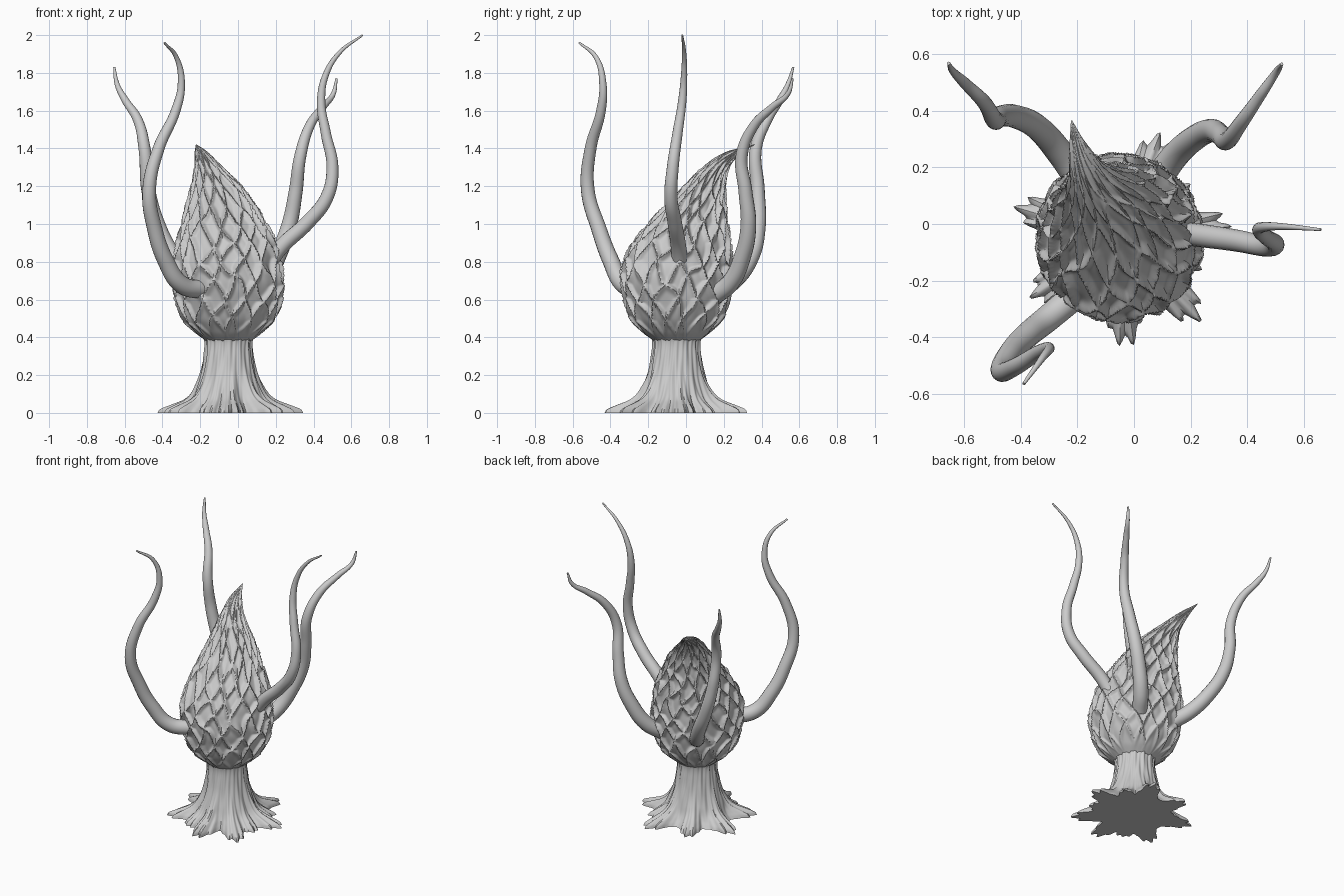
import bpy, math
from mathutils import Vector, noise

cube = bpy.data.objects.get("Cube")
if cube:
    bpy.data.objects.remove(cube)

TAU = 2 * math.pi
CENTRE = -0.05  # the trunk axis sits at this x and y

mat = bpy.data.materials.new("pale_grey")
mat.use_nodes = True
grey = (0.6, 0.6, 0.6, 1)
mat.diffuse_color = grey
mat.node_tree.nodes["Principled BSDF"].inputs["Base Color"].default_value = grey


def smooth(rows, z):
    """Catmull-Rom lookup in rows that start with z."""
    i = 0
    while i < len(rows) - 2 and rows[i + 1][0] < z:
        i += 1
    p0, p1, p2, p3 = (rows[min(max(k, 0), len(rows) - 1)] for k in range(i - 1, i + 3))
    h = p2[0] - p1[0]
    t = (z - p1[0]) / h
    result = []
    for k in range(1, len(p1)):
        m1 = (p2[k] - p0[k]) / (p2[0] - p0[0]) * h
        m2 = (p3[k] - p1[k]) / (p3[0] - p1[0]) * h
        a = 2 * p1[k] - 2 * p2[k] + m1 + m2
        b = 3 * (p2[k] - p1[k]) - 2 * m1 - m2
        result.append(((a * t + b) * t + m1) * t + p1[k])
    return result


def lathe(name, point, rings, sides):
    """Closed skin through point(angle, fraction of the height)."""
    verts = [point(TAU * s / sides, r / (rings - 1)) for r in range(rings) for s in range(sides)]
    faces = []
    for r in range(rings - 1):
        for s in range(sides):
            a, b = r * sides + s, r * sides + (s + 1) % sides
            faces.append((a, b, b + sides, a + sides))
    faces.append(tuple(reversed(range(sides))))
    faces.append(tuple(range((rings - 1) * sides, rings * sides)))
    mesh = bpy.data.meshes.new(name)
    mesh.from_pydata(verts, [], faces)
    obj = bpy.data.objects.new(name, mesh)
    bpy.context.collection.objects.link(obj)
    finish(obj)


def finish(obj, angle=50):
    obj.data.materials.clear()
    obj.data.materials.append(mat)
    bpy.ops.object.select_all(action='DESELECT')
    obj.select_set(True)
    bpy.context.view_layer.objects.active = obj
    bpy.ops.object.shade_smooth_by_angle(angle=math.radians(angle))


# Bulb: z, centre x, centre y, half width x, half width y
BULB = [
    (0.38, -0.05, -0.05, 0.12, 0.12), (0.43, -0.05, -0.05, 0.18, 0.18),
    (0.5, -0.05, -0.05, 0.235, 0.235), (0.6, -0.05, -0.05, 0.27, 0.265),
    (0.7, -0.05, -0.05, 0.28, 0.28), (0.8, -0.06, -0.045, 0.27, 0.275),
    (0.9, -0.06, -0.02, 0.25, 0.245), (1.0, -0.075, 0.01, 0.21, 0.195),
    (1.1, -0.09, 0.055, 0.17, 0.145), (1.2, -0.115, 0.1, 0.125, 0.1),
    (1.3, -0.155, 0.16, 0.07, 0.067), (1.38, -0.195, 0.255, 0.032, 0.042),
    (1.42, -0.22, 0.36, 0.003, 0.006)]


def scale_height(ang, z):
    """Net of raised diamond rims around hollow scales, slightly warped."""
    q = Vector((math.cos(ang), math.sin(ang), z * 2.5)) * 2.2
    u = ang / TAU * 15 + 0.35 * noise.noise(q)
    v = (z - 0.4) / 0.2 + 0.3 * noise.noise(q + Vector((9, 4, 7)))
    a, b = (u + v) % 1, (u - v) % 1
    edge = min(a, 1 - a, b, 1 - b)
    rim = math.exp(-(edge / 0.13) ** 2)
    lift = (a + 1 - b) / 2          # upper end of each scale stands out
    return rim * 0.85 + lift * 0.5 - 0.45 + 0.25 * noise.noise(q * 2)


def bulb_point(ang, f):
    z = BULB[0][0] + f * (BULB[-1][0] - BULB[0][0])
    cx, cy, rx, ry = smooth(BULB, z)
    fade = min(1, rx / 0.2) * min(1, f * 12)
    d = 0.027 * fade * scale_height(ang, z)
    return (cx + (rx + d) * math.cos(ang), cy + (ry + d) * math.sin(ang),
            z + 0.3 * d)


lathe("scaly_bulb", bulb_point, 170, 240)

# Trunk: z, radius along a root, radius between roots
TRUNK = [
    (0, 0.4, 0.23), (0.02, 0.385, 0.215), (0.04, 0.335, 0.2),
    (0.07, 0.255, 0.185), (0.11, 0.205, 0.172), (0.2, 0.155, 0.148),
    (0.3, 0.132, 0.13), (0.38, 0.128, 0.125), (0.44, 0.15, 0.15)]
# Roots: direction in degrees, reach
ROOTS = [(7, 1), (38, 0.45), (68, 1.05), (115, 0.75), (163, 0.95),
         (214, 0.9), (245, 0.5), (273, 0.95), (314, 1.08), (340, 0.45)]


def trunk_point(ang, f):
    z = 0.44 * f ** 1.6
    ridge, valley = smooth(TRUNK, z)
    w = 0
    for deg, reach in ROOTS:
        off = (ang - math.radians(deg) + math.pi) % TAU - math.pi
        fork = 0.86 + 0.14 * math.cos(off * 45 + deg)   # ragged toes
        w = max(w, reach * fork * math.exp(-(abs(off) / 0.23) ** 2.6))
    r = valley + (ridge - valley) * w
    r += 0.003 * math.sin(13 * ang + 9 * z) + 0.002 * math.sin(29 * ang - 14 * z)
    r += 0.014 * noise.noise(Vector((math.cos(ang) * 4, math.sin(ang) * 4, z * 8))) * (1 - f)
    return (CENTRE + r * math.cos(ang), CENTRE + r * math.sin(ang), z)


lathe("rooted_trunk", trunk_point, 60, 240)


# Tentacles: tapering tubes through a few points
def tentacle(name, points, thick):
    data = bpy.data.curves.new(name, 'CURVE')
    data.dimensions = '3D'
    data.bevel_depth = thick
    data.bevel_resolution = 6
    data.resolution_u = 10
    data.use_fill_caps = True
    spline = data.splines.new('BEZIER')
    spline.bezier_points.add(len(points) - 1)
    for i, (bp, co) in enumerate(zip(spline.bezier_points, points)):
        bp.co = co
        bp.handle_left_type = bp.handle_right_type = 'AUTO'
        bp.radius = 1.04 - 0.92 * (i / (len(points) - 1)) ** 1.5
    obj = bpy.data.objects.new(name, data)
    bpy.context.collection.objects.link(obj)
    bpy.ops.object.select_all(action='DESELECT')
    obj.select_set(True)
    bpy.context.view_layer.objects.active = obj
    bpy.ops.object.convert(target='MESH')
    finish(bpy.context.view_layer.objects.active)


tentacle("left_tentacle", [
    (0.14, -0.03, 0.76), (0.23, -0.04, 0.88), (0.37, -0.06, 1.01), (0.47, -0.08, 1.14),
    (0.5, -0.07, 1.3), (0.465, -0.045, 1.48), (0.44, -0.02, 1.65),
    (0.465, -0.01, 1.79), (0.54, -0.01, 1.91), (0.66, -0.02, 2)], 0.041)
tentacle("front_right_tentacle", [
    (-0.18, -0.23, 0.65), (-0.3, -0.33, 0.68), (-0.385, -0.4, 0.81), (-0.44, -0.46, 0.97),
    (-0.47, -0.52, 1.18), (-0.42, -0.505, 1.4), (-0.33, -0.45, 1.6),
    (-0.3, -0.44, 1.74), (-0.325, -0.475, 1.88), (-0.39, -0.565, 1.96)], 0.047)
tentacle("back_left_tentacle", [
    (0.08, 0.15, 0.62), (0.14, 0.235, 0.69), (0.21, 0.3, 0.83), (0.27, 0.33, 0.99),
    (0.305, 0.315, 1.17), (0.33, 0.295, 1.36), (0.38, 0.36, 1.52),
    (0.45, 0.46, 1.62), (0.505, 0.54, 1.69), (0.522, 0.565, 1.77)], 0.048)
tentacle("back_right_tentacle", [
    (-0.19, 0.15, 0.64), (-0.26, 0.25, 0.7), (-0.34, 0.34, 0.82), (-0.42, 0.38, 0.98),
    (-0.475, 0.38, 1.18), (-0.495, 0.37, 1.4), (-0.53, 0.43, 1.55),
    (-0.6, 0.5, 1.66), (-0.64, 0.54, 1.74), (-0.655, 0.568, 1.83)], 0.048)
